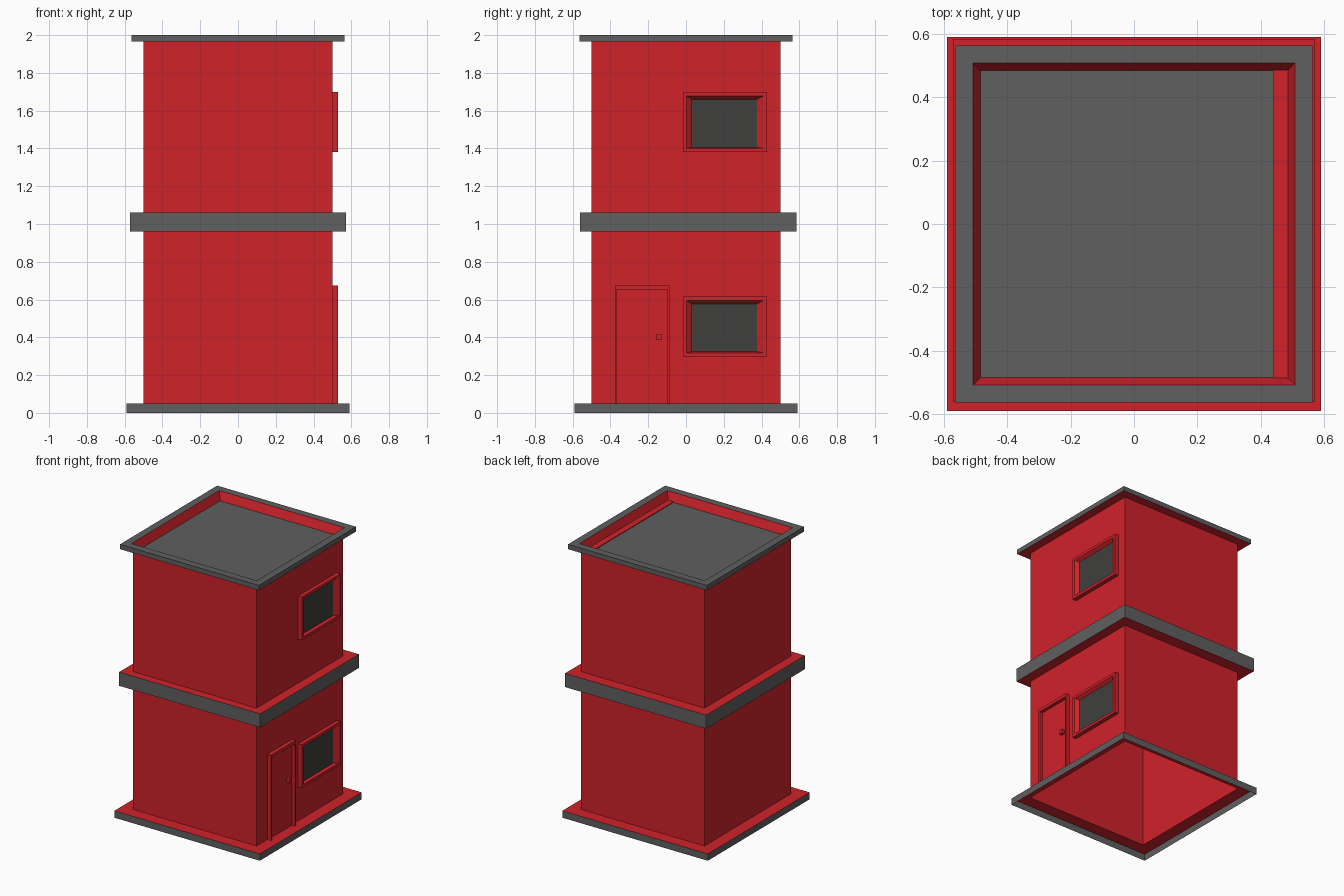
import bpy
import bmesh

if "Cube" in bpy.data.objects:
    bpy.data.objects.remove(bpy.data.objects["Cube"])


def material(name, rgb):
    m = bpy.data.materials.new(name)
    m.diffuse_color = (*rgb, 1)
    m.use_nodes = True
    m.node_tree.nodes["Principled BSDF"].inputs["Base Color"].default_value = m.diffuse_color
    return m


RED = material("red_paint", (0.63, 0.016, 0.023))
GREY = material("grey_trim", (0.115, 0.115, 0.115))
GLASS = material("dark_glass", (0.05, 0.05, 0.047))
MATS = [RED, GREY, GLASS]
R, G, D = 0, 1, 2


def loft(name, loops, strips, cap=None, facing_x=False):
    """Skin rectangular loops (a0, a1, b0, b1, c); one colour per strip."""
    bm = bmesh.new()
    rings = []
    for a0, a1, b0, b1, c in loops:
        pts = [(a0, b0), (a1, b0), (a1, b1), (a0, b1)]
        rings.append([bm.verts.new((c, a, b) if facing_x else (a, b, c)) for a, b in pts])
    for lo, hi, mat in zip(rings, rings[1:], strips):
        for j in range(4):
            k = (j + 1) % 4
            bm.faces.new((lo[j], lo[k], hi[k], hi[j])).material_index = mat
    if cap is not None:
        bm.faces.new(rings[-1]).material_index = cap
    me = bpy.data.meshes.new(name)
    bm.to_mesh(me)
    bm.free()
    for m in MATS:
        me.materials.append(m)
    ob = bpy.data.objects.new(name, me)
    bpy.context.collection.objects.link(ob)
    return ob


def square(half, z, dy=0.0):
    return (-half, half, dy - half, dy + half, z)


def panel(name, y0, y1, z0, z1, x0, x1):
    """Raised box on the right wall."""
    return loft(name, [(y0, y1, z0, z1, x0), (y0, y1, z0, z1, x1)], [R], R, True)


# Hollow tower walls, open at the bottom
loft("walls", [square(0.5, 0.05), square(0.5, 1.965)], [R])

# Ground skirt, open underneath
loft("plinth", [square(0.59, 0.0), square(0.59, 0.05), square(0.5, 0.05)], [G, R])

# Band between the storeys
loft("floor_band", [square(0.5, 0.96), square(0.572, 0.96, 0.012),
                    square(0.572, 1.06, 0.012), square(0.5, 1.06)], [R, G, R])

# Roof rim with sunken deck
loft("roof", [square(0.5, 1.965), square(0.563, 1.965), square(0.563, 2.0),
              square(0.508, 2.0), square(0.484, 1.94)], [R, G, G, R], G)

# Red strip along the deck edge
loft("roof_strip", [(0.44, 0.486, -0.49, 0.49, 1.94),
                    (0.44, 0.486, -0.49, 0.49, 1.945)], [R], R)

# Windows on the right wall: frame, bevelled reveal, glass
for name, z0, z1 in (("lower_window", 0.298, 0.615), ("upper_window", 1.38, 1.698)):
    def rect(i, x, j=None):
        j = i if j is None else j
        return (-0.017 + i, 0.43 - i, z0 + j, z1 - j, x)
    loft(name, [rect(0, 0.5), rect(0, 0.53), rect(0.02, 0.53),
                (0.03, 0.377, z0 + 0.026, z1 - 0.038, 0.508)], [R, R, R], D, True)

# Door leaf, frame and knob
panel("door_leaf", -0.364, -0.098, 0.05, 0.652, 0.5, 0.506)
panel("door_post_front", -0.375, -0.364, 0.05, 0.675, 0.5, 0.53)
panel("door_post_back", -0.099, -0.088, 0.05, 0.675, 0.5, 0.53)
panel("door_lintel", -0.364, -0.099, 0.652, 0.675, 0.5, 0.53)
panel("door_knob", -0.16, -0.131, 0.386, 0.416, 0.506, 0.528)
